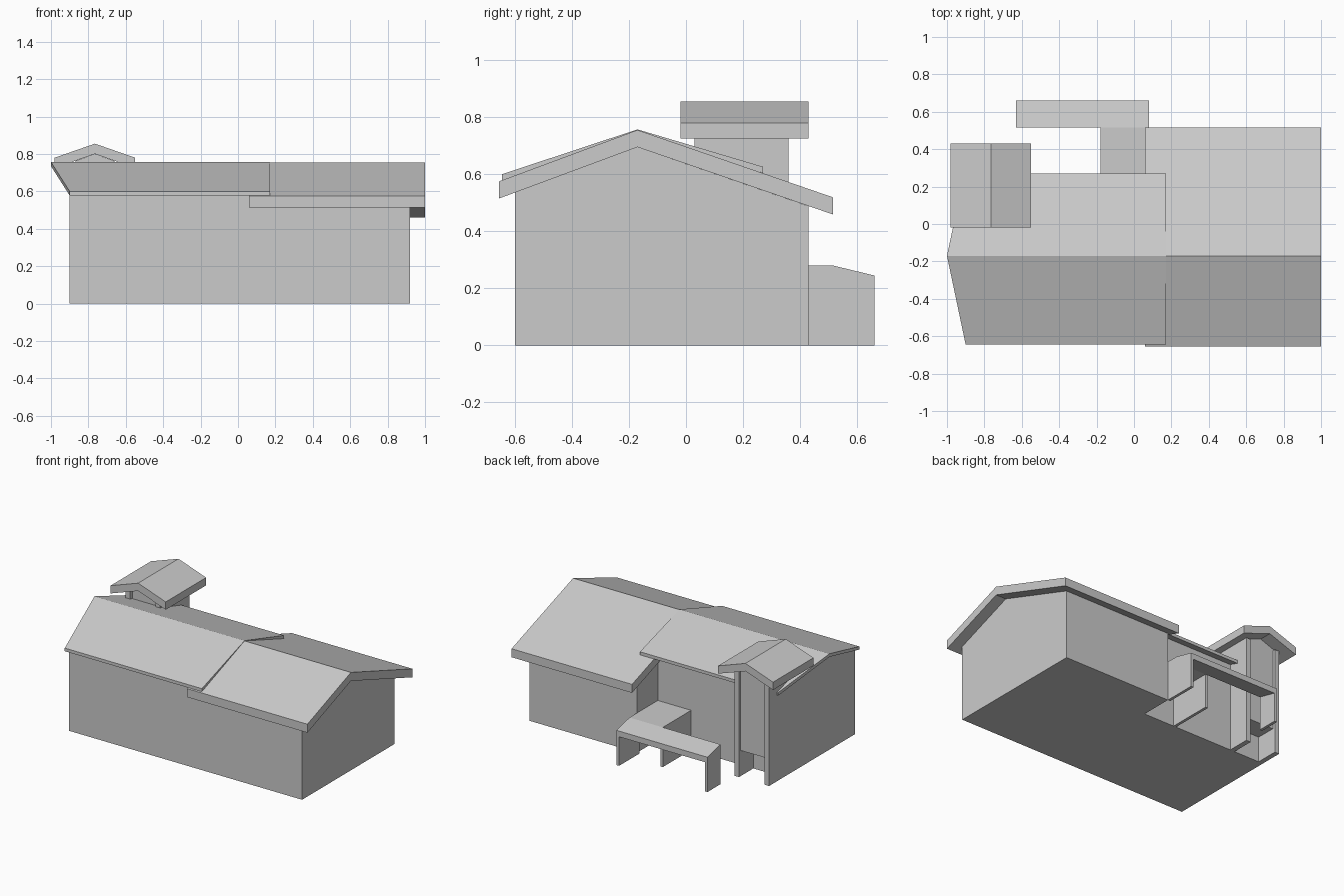
import bpy, bmesh

if "Cube" in bpy.data.objects:
    bpy.data.objects.remove(bpy.data.objects["Cube"])


def prism(name, profile, axis, start, end):
    """Extrude a closed profile along 'x' (profile = y,z) or 'y' (profile = x,z).
    start may be one number or one per profile point, for a raked end."""
    starts = start if isinstance(start, (list, tuple)) else [start] * len(profile)
    place = (lambda t, p: (t, p[0], p[1])) if axis == 'x' else (lambda t, p: (p[0], t, p[1]))
    bm = bmesh.new()
    a = [bm.verts.new(place(t, p)) for t, p in zip(starts, profile)]
    b = [bm.verts.new(place(end, p)) for p in profile]
    n = len(profile)
    bm.faces.new(a)
    bm.faces.new(b[::-1])
    for i in range(n):
        j = (i + 1) % n
        bm.faces.new((a[j], a[i], b[i], b[j]))
    bmesh.ops.recalc_face_normals(bm, faces=bm.faces)
    mesh = bpy.data.meshes.new(name)
    bm.to_mesh(mesh)
    bm.free()
    obj = bpy.data.objects.new(name, mesh)
    bpy.context.collection.objects.link(obj)
    return obj


def box(name, x, y, z):
    return prism(name, [(y[0], z[0]), (y[1], z[0]), (y[1], z[1]), (y[0], z[1])], 'x', x[0], x[1])


def gable(top, t):
    """Roof section: three top points plus the same points lowered by t."""
    return top + [(u, v - t) for u, v in reversed(top)]


# House body: deep right wing and shallower, taller-eaved left wing
prism("right_wing", [(-0.60, 0), (0.43, 0), (0.43, 0.488), (-0.17, 0.695), (-0.60, 0.536)],
      'x', 0.08, 0.92)
prism("left_wing", [(-0.60, 0), (0.20, 0), (0.20, 0.626), (-0.17, 0.735), (-0.60, 0.593)],
      'x', -0.90, 0.16)

# Main roofs: thick right roof, thin left roof with raked gable end
prism("right_roof", gable([(-0.655, 0.575), (-0.17, 0.755), (0.515, 0.519)], 0.06),
      'x', 0.06, 1.0)
prism("left_roof", gable([(-0.645, 0.60), (-0.17, 0.757), (0.27, 0.626)], 0.022),
      'x', [-0.90, -1.0, -0.907, -0.907, -1.0, -0.90], 0.17)

# Tower: two side walls, recessed panels and a small gabled roof
CX = -0.765
for side, x0 in (("left", -0.90), ("right", -0.665)):
    box("tower_wall_" + side, (x0, x0 + 0.035), (0.03, 0.36), (0, 0.752))
for side, y0, z0 in (("back", 0.32, 0.18), ("front", 0.06, 0.60)):
    prism("tower_panel_" + side,
          [(-0.87, z0), (-0.66, z0), (-0.66, 0.762), (CX, 0.80), (-0.87, 0.762)],
          'y', y0, y0 + 0.02)
box("tower_floor", (-0.87, -0.66), (0.20, 0.33), (0.18, 0.20))
prism("tower_roof", gable([(-0.98, 0.78), (CX, 0.855), (-0.55, 0.78)], 0.055),
      'y', -0.02, 0.43)

# Rear canopy: sloped strip, flat link to the house, and supporting walls
prism("canopy_strip", [(0.515, 0.28), (0.66, 0.245), (0.66, 0.205), (0.515, 0.24)],
      'x', -0.63, 0.08)
box("canopy_link", (-0.18, 0.08), (0.20, 0.515), (0.24, 0.28))
prism("canopy_wall_right",
      [(0.43, 0), (0.66, 0), (0.66, 0.245), (0.515, 0.28), (0.43, 0.28)], 'x', 0.06, 0.08)
box("canopy_wall_middle", (-0.18, -0.16), (0.20, 0.515), (0, 0.24))
prism("canopy_leg_left", [(0.515, 0), (0.66, 0), (0.66, 0.21), (0.515, 0.245)],
      'x', -0.63, -0.61)
